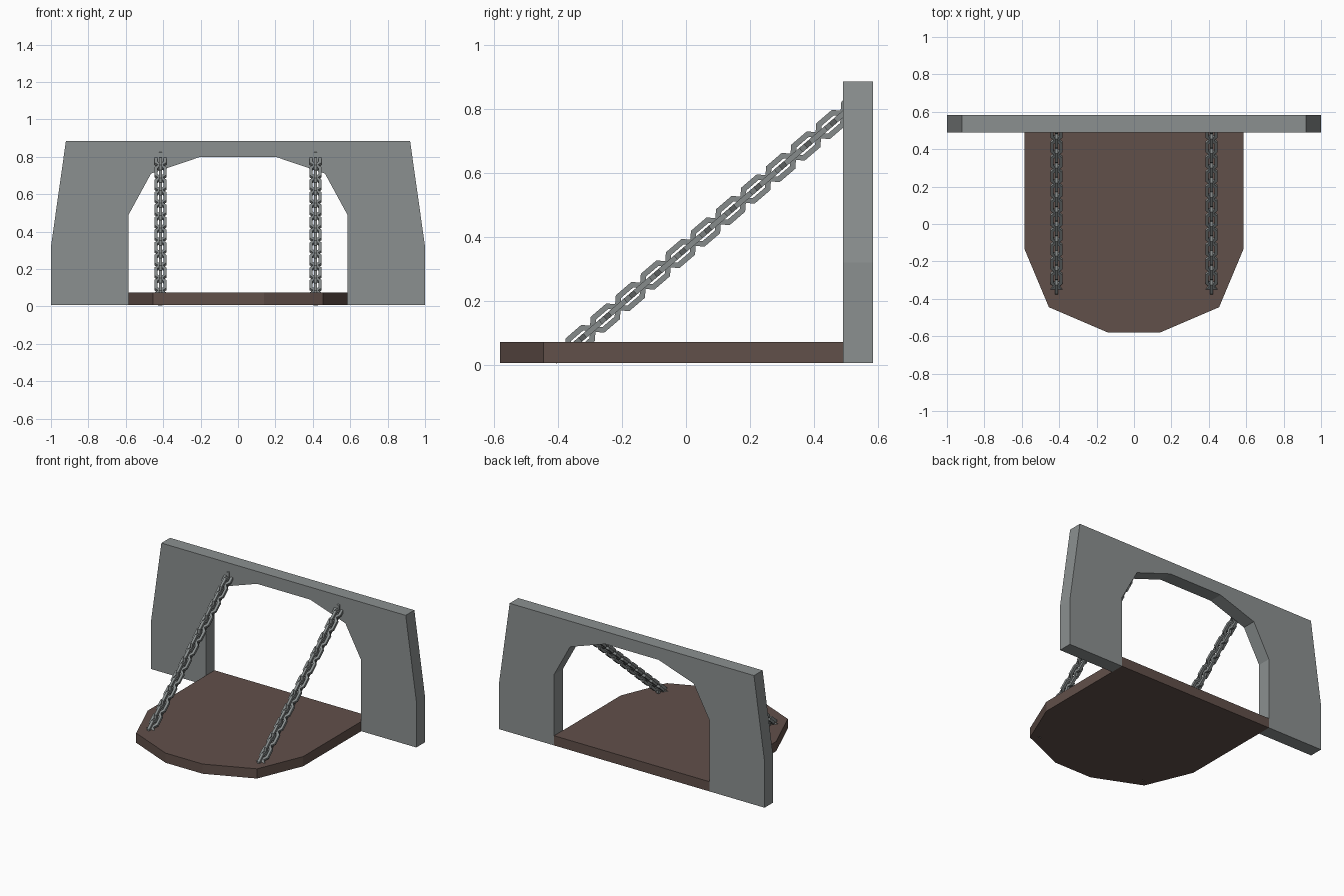
import bpy, bmesh, math
from mathutils import Matrix, Vector

if "Cube" in bpy.data.objects:
    bpy.data.objects.remove(bpy.data.objects["Cube"])


def material(name, rgb):
    m = bpy.data.materials.new(name)
    m.diffuse_color = (*rgb, 1)
    m.use_nodes = True
    m.node_tree.nodes["Principled BSDF"].inputs["Base Color"].default_value = m.diffuse_color
    return m


stone = material("stone grey", (0.26, 0.28, 0.28))
wood = material("dark wood", (0.12, 0.08, 0.068))
iron = material("iron grey", (0.24, 0.26, 0.26))


def finish(name, bm, mat):
    bmesh.ops.recalc_face_normals(bm, faces=bm.faces)
    me = bpy.data.meshes.new(name)
    bm.to_mesh(me)
    bm.free()
    me.materials.append(mat)
    ob = bpy.data.objects.new(name, me)
    bpy.context.collection.objects.link(ob)
    return ob


def prism(name, points, offset, mat):
    """Extrude a flat outline by an offset vector."""
    bm = bmesh.new()
    face = bm.faces.new([bm.verts.new(p) for p in points])
    out = bmesh.ops.extrude_face_region(bm, geom=[face])
    verts = [g for g in out["geom"] if isinstance(g, bmesh.types.BMVert)]
    bmesh.ops.translate(bm, verts=verts, vec=offset)
    return finish(name, bm, mat)


def mirrored(half):
    return half + [(-x, b) for x, b in reversed(half)]


BASE, FRONT, BACK = 0.007, 0.49, 0.583

# Gate wall: one outline running around the outside and through the arch
outer = mirrored([(1.0, BASE), (1.0, 0.32), (0.92, 0.885)])
arch = mirrored([(0.585, BASE), (0.585, 0.49), (0.465, 0.71), (0.2, 0.80)])
prism("gate_wall", [(x, FRONT, z) for x, z in outer + arch[::-1]],
      (0, BACK - FRONT, 0), stone)

# Drawbridge deck
deck = mirrored([(0.585, BACK), (0.585, -0.135), (0.455, -0.445), (0.14, -0.58)])
prism("bridge_deck", [(x, y, BASE) for x, y in deck], (0, 0, 0.066), wood)


def octagon(a, b, c):
    """Chamfered rectangle with half sizes a, b and chamfer c."""
    return [(a, b - c), (a - c, b), (c - a, b), (-a, b - c),
            (-a, c - b), (c - a, -b), (a - c, -b), (a, c - b)]


def add_link(bm, matrix, a=0.054, b=0.0325, t=0.017, c=0.022):
    """Square-section octagonal ring, long in local x, flat in local z."""
    rims = []
    for inset, z in ((0, -t / 2), (0, t / 2), (t, t / 2), (t, -t / 2)):
        ring = octagon(a - inset, b - inset, c - inset * 0.586)
        rims.append([bm.verts.new(matrix @ Vector((x, y, z))) for x, y in ring])
    for i in range(4):
        p, q = rims[i], rims[(i + 1) % 4]
        for k in range(8):
            n = (k + 1) % 8
            bm.faces.new((p[k], p[n], q[n], q[k]))


# Chains: alternate flat and upright links from deck to wall
start, end = Vector((0, -0.369, 0.0465)), Vector((0, 0.53, 0.818))
along = (end - start).normalized()
across = Vector((1, 0, 0))
frame = Matrix((along, across, along.cross(across))).transposed().to_4x4()
LINKS = 24
for side, sx in (("left", -0.415), ("right", 0.415)):
    bm = bmesh.new()
    for i in range(LINKS):
        pos = start.lerp(end, i / (LINKS - 1)) + Vector((sx, 0, 0))
        turn = Matrix.Rotation(math.pi / 2 * (i % 2), 4, "X")
        add_link(bm, Matrix.Translation(pos) @ frame @ turn)
    finish(side + "_chain", bm, iron)
